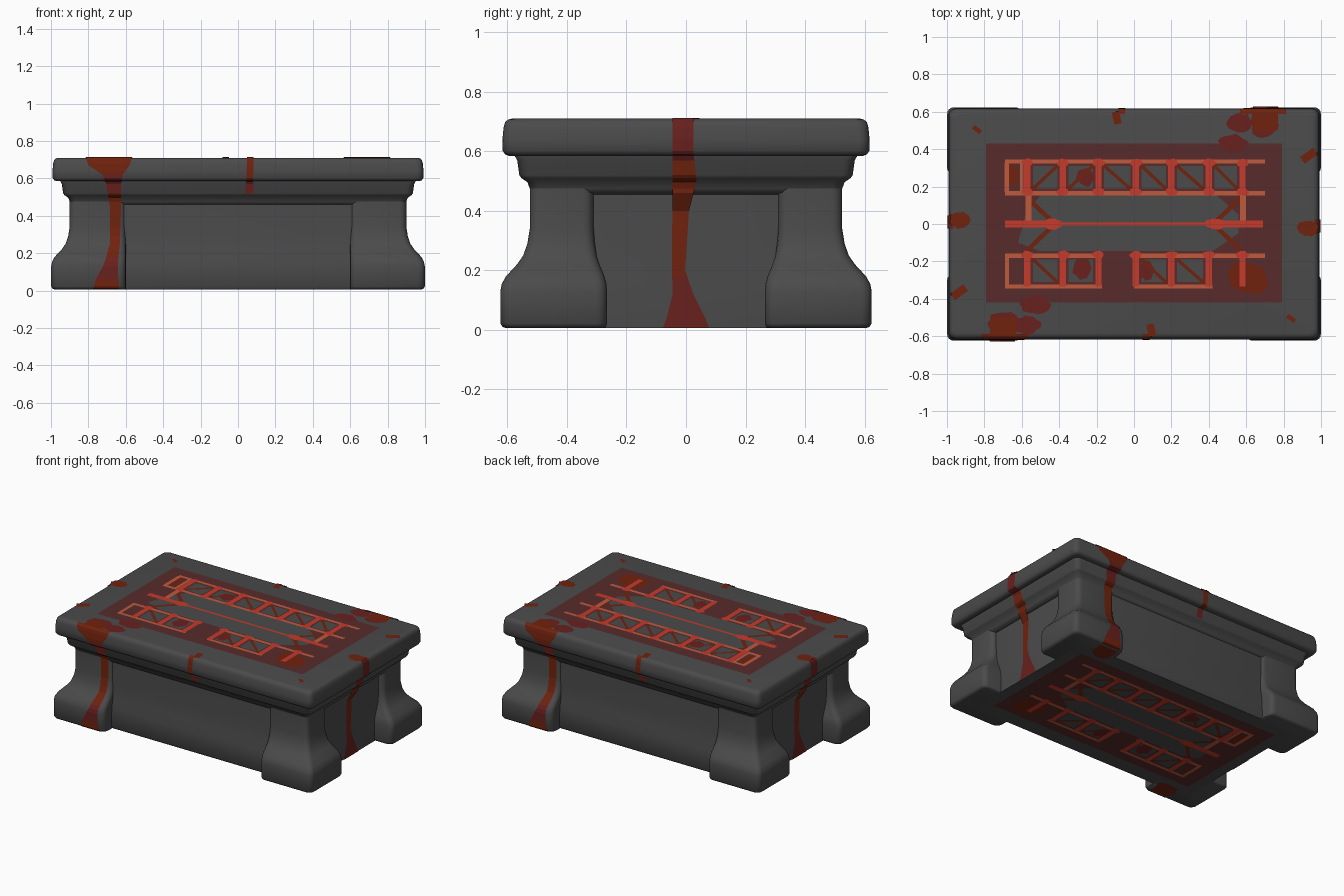
import bpy, bmesh, math, random

if "Cube" in bpy.data.objects:
    bpy.data.objects.remove(bpy.data.objects["Cube"])
random.seed(4)

def material(name, r, g, b):
    m = bpy.data.materials.new(name)
    m.diffuse_color = (r, g, b, 1)
    m.use_nodes = True
    m.node_tree.nodes["Principled BSDF"].inputs["Base Color"].default_value = m.diffuse_color
    return m

STONE = material("dark stone", .07, .07, .07)
PANEL = material("dark red panel", .098, .024, .024)
ORANGE = material("orange rune", .53, .1, .048)
RED = material("bright red rune", .56, .042, .025)
RUST = material("rust stain", .165, .016, .004)
BLOOD = material("dried red stain", .14, .015, .013)

def finish(bm, name, mats, smooth=False):
    me = bpy.data.meshes.new(name)
    bm.to_mesh(me)
    bm.free()
    ob = bpy.data.objects.new(name, me)
    bpy.context.collection.objects.link(ob)
    for m in mats:
        me.materials.append(m)
    if smooth:
        bpy.ops.object.select_all(action='DESELECT')
        ob.select_set(True)
        bpy.context.view_layer.objects.active = ob
        bpy.ops.object.shade_smooth_by_angle(angle=math.radians(45))
    return ob

def loft(name, rings, r=.035):
    """Rounded rectangles (z, x0, x1, y0, y1) skinned into a closed solid."""
    bm = bmesh.new()
    loops = []
    for z, x0, x1, y0, y1 in rings:
        loop = []
        for i, (cx, cy) in enumerate([(x1-r, y1-r), (x0+r, y1-r), (x0+r, y0+r), (x1-r, y0+r)]):
            for k in range(5):
                a = math.pi/2*(i + k/4)
                loop.append(bm.verts.new((cx + r*math.cos(a), cy + r*math.sin(a), z)))
        loops.append(loop)
    n = len(loops[0])
    for a, b in zip(loops, loops[1:]):
        for i in range(n):
            bm.faces.new((a[i], a[(i+1) % n], b[(i+1) % n], b[i]))
    bm.faces.new(loops[0][::-1])
    bm.faces.new(loops[-1])
    return finish(bm, name, [STONE], True)

# Profiles: (height, distance outside the waist)
HX, HY = .9, .525
FOOT = [(.006, .08), (.01, .091), (.022, .099), (.13, .099), (.155, .094), (.18, .08), (.22, .043),
        (.25, .022), (.29, .008), (.34, 0), (.46, 0)]
NECK = [(.475, 0), (.497, .008), (.51, .028), (.52, .035), (.57, .042), (.584, .05)]
LID = [(.585, .07), (.59, .083), (.602, .091), (.64, .092), (.68, .088), (.698, .083), (.707, .073), (.71, .06)]

def square(profile):
    return [(z, -HX-e, HX+e, -HY-e, HY+e) for z, e in profile]

# Stone body
loft("lid", square(LID))
loft("neck_moulding", square([(.455, -.03), (.462, -.008)] + NECK + [(.6, .05)]))
loft("core", [(z, -.865, .865, -y, y) for z, y in
              [(.006, .525), (.02, .535), (.15, .53), (.22, .518), (.3, .512), (.5, .512)]])
foot = loft("corner_pillars", [(z, .6, HX+e, .31-.45*e, HY+e) for z, e in FOOT + [(.5, 0)]])
mod = foot.modifiers.new("mirror", 'MIRROR')
mod.use_axis = (True, True, False)
mod.use_mirror_merge = False

def lerp(table, z):
    if z <= table[0][0]:
        return table[0][1:]
    for a, b in zip(table, table[1:]):
        if z <= b[0]:
            t = (z-a[0])/(b[0]-a[0])
            return [p+(q-p)*t for p, q in zip(a[1:], b[1:])]
    return table[-1][1:]

PROFILE = FOOT + NECK + LID

def drip(name, path, end, rule):
    """Stain running down a side; path rows are (z, centre, half width). Repeated half a turn round."""
    zs = sorted({p[0] for p in PROFILE} | {p[0] for p in path})
    zs = [z for z in zs if path[0][0] <= z <= path[-1][0]]
    bm = bmesh.new()
    for s in (1, -1):
        prev = None
        for z in zs:
            c, w = lerp(path, z)
            e = lerp(PROFILE, z)[0]
            if end:
                d = (.865 if z < .457 else HX+e) + .004
                pts = [(d, c-w), (d, c+w)]
            else:
                d = -(HY+e+.004)
                pts = [(c-w, d), (c+w, d)]
            zz = z + (.003 if z > .69 else 0)
            row = [bm.verts.new((s*x, s*y, zz)) for x, y in pts]
            if prev:
                f = bm.faces.new((prev[0], prev[1], row[1], row[0]))
                f.material_index = rule(z)
            prev = row
    finish(bm, name, [RUST, BLOOD])

# Side stains
drip("front_long_drip", [(.006, -.705, .07), (.06, -.7, .06), (.14, -.68, .037), (.25, -.658, .026),
     (.45, -.655, .03), (.57, -.665, .04), (.62, -.67, .055), (.67, -.69, .11), (.71, -.69, .125)],
     False, lambda z: int(.1 < z < .2 or .56 < z < .64))
drip("front_short_drip", [(.52, .06, .023), (.6, .063, .018), (.71, .066, .018)],
     False, lambda z: int(z < .59))
drip("end_drip", [(.006, 0, .078), (.04, 0, .065), (.12, -.01, .035), (.2, -.025, .022), (.4, -.018, .028),
     (.5, -.005, .04), (.6, -.01, .035), (.71, -.01, .035)],
     True, lambda z: int(z < .2 or z > .58))

def decal(name, polys, mat, h, bottom=True):
    """Thin painted polygons on the lid, repeated on the underside."""
    bm = bmesh.new()
    for p in polys:
        f = bm.faces.new([bm.verts.new((x, y, .71+h)) for x, y in p])
        f.normal_update()
        if f.normal.z < 0:
            f.normal_flip()
        if bottom:
            g = bm.faces.new([bm.verts.new((x, y, .006-h)) for x, y in p])
            g.normal_update()
            if g.normal.z > 0:
                g.normal_flip()
    return finish(bm, name, [mat])

def rect(x0, y0, x1, y1):
    return [(x0, y0), (x1, y0), (x1, y1), (x0, y1)]

def bar(x0, y0, x1, y1, w):
    L = math.hypot(x1-x0, y1-y0)
    nx, ny = -(y1-y0)/L*w, (x1-x0)/L*w
    return [(x0+nx, y0+ny), (x1+nx, y1+ny), (x1-nx, y1-ny), (x0-nx, y0-ny)]

def blob(x, y, rx, ry, n=18):
    out = []
    for i in range(n):
        k = random.uniform(.82, 1.12)
        a = i*2*math.pi/n
        out.append((x + rx*k*math.cos(a), max(-.6, min(.6, y + ry*k*math.sin(a)))))
    return out

# Painted panel with bare stone windows
decal("painted_panel", [rect(-.79, -.42, .79, .43)], PANEL, .001)
X = [-.57, -.38, -.19, .01, .2, .4, .58]
cells = [(a, b, .25) for a, b in zip(X, X[1:])] + [(X[i], X[i+1], -.25) for i in (0, 1, 3, 4)]
hexagon = [(-.62, -.1), (-.5, -.145), (.42, -.145), (.56, -.05), (.56, .05), (.44, .155), (-.5, .155), (-.58, .05)]
decal("bare_windows", [rect(a+.03, y-.06, b-.03, y+.06) for a, b, y in cells] + [hexagon], STONE, .002)

# Stains on the panel
decal("panel_rust", [blob(.61, -.29, .11, .09), blob(-.65, .26, .03, .06)], RUST, .0025)
decal("panel_blood", [blob(-.28, -.24, .05, .06), blob(-.26, .25, .05, .05), blob(.07, -.25, .04, .05)],
      BLOOD, .0027)

# Rune strokes
diag = [bar(a+.02, .25-s*.07, b-.02, .25+s*.07, .009)
        for a, b, s in zip(X, X[1:], (1, 1, -1, -1, -1, -1))]
diag += [bar(X[i]+.02, -.18, X[i+1]-.02, -.32, .009) for i in (0, 3, 4)]
diag += [bar(s*.57, t*.14, s*.44, t*.015, .012) for s in (-1, 1) for t in (-1, 1)]
decal("rune_diagonals", diag, RUST, .003)

decal("rune_rails", [
    bar(-.69, .335, .7, .335, .011), bar(-.69, .165, .7, .165, .012),
    bar(-.69, -.17, -.17, -.17, .012), bar(0, -.17, .7, -.17, .012),
    bar(-.69, -.335, -.17, -.335, .011), bar(0, -.335, .42, -.335, .011),
    bar(-.68, .17, -.68, .33, .013), bar(-.6, .17, -.6, .33, .01), bar(-.68, -.17, -.68, -.335, .011),
    bar(-.565, .02, -.565, .17, .016), bar(.582, .02, .582, .17, .016)], ORANGE, .0035)

uprights = [bar(x, .16, x, .34, .017) for x in X] + [bar(x, -.15, x, -.335, .017) for x in X]
joints = [blob(x, y, .034, .022, 10) for x in X for y in (.172, .328, -.165)]
spine = [bar(-.69, 0, -.39, 0, .02), bar(-.4, 0, .4, 0, .009), bar(.39, 0, .69, 0, .018),
         blob(-.44, 0, .05, .03, 10), blob(.44, 0, .06, .03, 10)]
decal("rune_uprights", uprights + joints + spine, RED, .004)

# Blotches near the lid corners and rim
decal("corner_blood", [blob(s*.7, s*.53, .08, .065) for s in (1, -1)], BLOOD, .002)
decal("corner_blood_spread", [p for s in (1, -1) for p in
      (blob(s*.57, s*.54, .07, .05), blob(s*.53, s*.43, .08, .05))], BLOOD, .0022, False)
decal("corner_rust", [rect(s*.63, s*.5, s*.77, s*.595) for s in (1, -1)], RUST, .003)
rim = []
for s in (1, -1):
    rim += [blob(s*-.93, s*.02, .055, .045, 10), bar(s*-.98, s*.0, s*-.9, s*.05, .02),
            bar(s*-.1, s*.6, s*-.085, s*.535, .02), bar(s*.9, s*.34, s*.97, s*.39, .022),
            bar(s*-.86, s*.52, s*-.82, s*.49, .012)]
decal("rim_rust", rim, RUST, .003, False)
